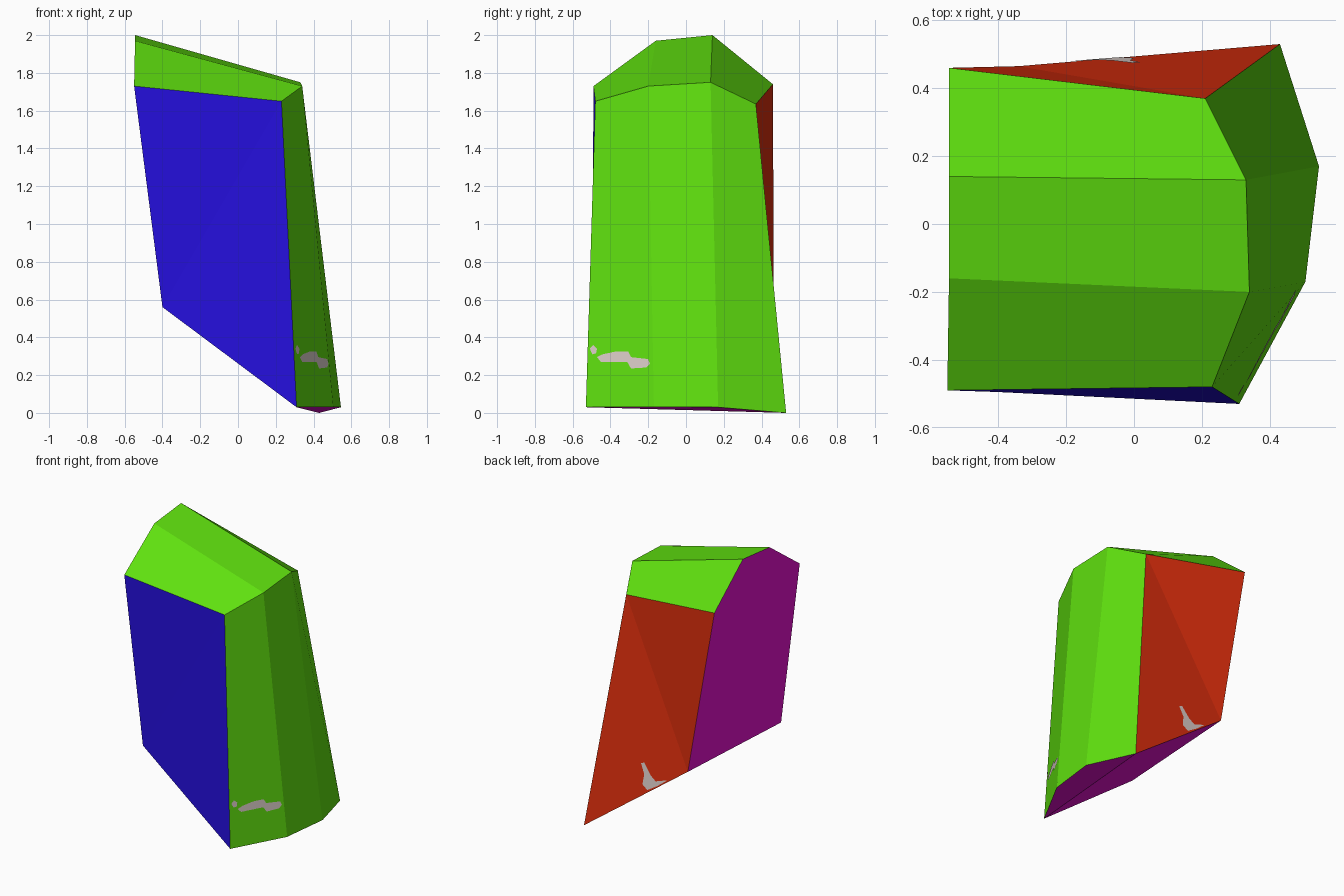
import bpy, bmesh
from mathutils import Vector
from mathutils.bvhtree import BVHTree

if "Cube" in bpy.data.objects:
    bpy.data.objects.remove(bpy.data.objects["Cube"])


def material(name, rgb):
    lin = [((c / 255 + 0.055) / 1.055) ** 2.4 if c > 10 else c / 255 / 12.92 for c in rgb]
    m = bpy.data.materials.new(name)
    m.diffuse_color = (*lin, 1)
    m.use_nodes = True
    m.node_tree.nodes["Principled BSDF"].inputs["Base Color"].default_value = m.diffuse_color
    return m


green = material("green", (96, 225, 15))
blue = material("blue", (37, 15, 220))
red = material("red", (224, 47, 13))
purple = material("purple", (230, 16, 208))
grey = material("pale_grey", (222, 208, 203))


def add_object(name, bm, mats):
    me = bpy.data.meshes.new(name)
    bm.to_mesh(me)
    for m in mats:
        me.materials.append(m)
    ob = bpy.data.objects.new(name, me)
    bpy.context.collection.objects.link(ob)
    return ob


# Folded green shell: three cross-section rows, each running front to back
rear_row = [(-0.55, -0.49, 1.73), (-0.545, -0.16, 1.97), (-0.545, 0.14, 2.0), (-0.545, 0.46, 1.74)]
fold_row = [(0.23, -0.48, 1.65), (0.34, -0.20, 1.73), (0.33, 0.13, 1.75), (0.21, 0.37, 1.635)]
foot_row = [(0.31, -0.53, 0.03), (0.505, -0.17, 0.03), (0.545, 0.17, 0.03), (0.43, 0.53, 0.0)]
heel_row = [(-0.40, -0.495, 0.56), (-0.34, 0.465, 0.56)]

bm = bmesh.new()
rear, fold, foot, heel = [[bm.verts.new(p) for p in row]
                          for row in (rear_row, fold_row, foot_row, heel_row)]


def face(verts, slot):
    bm.faces.new(verts).material_index = slot


for a, b in ((rear, fold), (fold, foot)):
    for i in range(3):
        face([a[i], b[i], b[i + 1], a[i + 1]], 0)

# Blue front side and red back side, each creased from fold to heel
for i, h, slot in ((0, heel[0], 1), (3, heel[1], 2)):
    face([rear[i], h, fold[i]], slot)
    face([h, foot[i], fold[i]], slot)

# Purple end, underside and foot cap
face(rear + [heel[1], heel[0]], 3)
face([heel[0], heel[1], foot[3], foot[0]], 3)
face(foot, 3)

bmesh.ops.recalc_face_normals(bm, faces=bm.faces[:])
add_object("folded_block", bm, [green, blue, red, purple])
surface = BVHTree.FromBMesh(bm)


# Pale patches laid on the surface, outlined in a side view
def patch(name, outline, axis):
    pts = []
    for a, z in outline:
        start = Vector((3, a, z)) if axis == 'X' else Vector((a, 3, z))
        ray = Vector((-1, 0, 0)) if axis == 'X' else Vector((0, -1, 0))
        hit, n, _, _ = surface.ray_cast(start, ray)
        if hit:
            pts.append(hit + n * 0.003)
    pb = bmesh.new()
    f = pb.faces.new([pb.verts.new(p) for p in pts])
    f.normal_update()
    if f.normal.dot(ray) > 0:
        f.normal_flip()
    add_object(name, pb, [grey])
    pb.free()


patch("side_spot", [(-0.508, 0.34), (-0.49, 0.36), (-0.47, 0.34), (-0.475, 0.315), (-0.495, 0.31)], 'X')
patch("side_smear", [(-0.47, 0.295), (-0.44, 0.31), (-0.37, 0.325), (-0.305, 0.325), (-0.29, 0.295),
                     (-0.2, 0.285), (-0.19, 0.26), (-0.21, 0.24), (-0.29, 0.235), (-0.31, 0.27),
                     (-0.38, 0.27), (-0.45, 0.27)], 'X')
patch("back_smear", [(0.02, 0.53), (-0.005, 0.54), (-0.06, 0.465), (-0.1, 0.435), (-0.19, 0.465),
                     (-0.12, 0.41), (-0.04, 0.36), (0.0, 0.39), (-0.01, 0.46)], 'Y')
bm.free()
